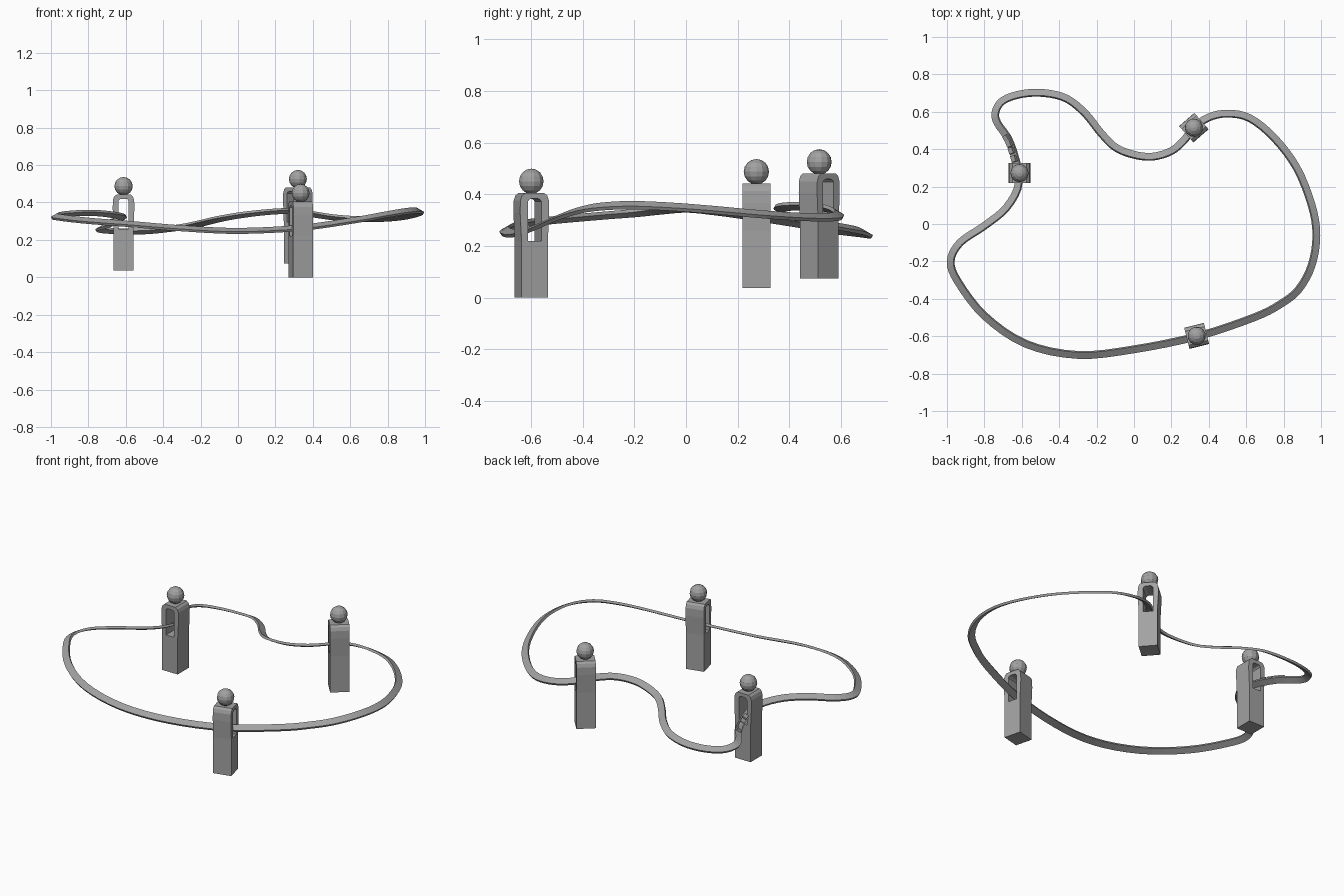
import bpy, bmesh, math
from mathutils import Vector, Matrix

if "Cube" in bpy.data.objects:
    bpy.data.objects.remove(bpy.data.objects["Cube"])

grey = bpy.data.materials.new("plain grey")
grey.diffuse_color = (0.36, 0.36, 0.36, 1)
grey.use_nodes = True
grey.node_tree.nodes["Principled BSDF"].inputs["Base Color"].default_value = grey.diffuse_color


def make_object(name, bm):
    bmesh.ops.recalc_face_normals(bm, faces=bm.faces)
    mesh = bpy.data.meshes.new(name)
    bm.to_mesh(mesh)
    bm.free()
    mesh.materials.append(grey)
    obj = bpy.data.objects.new(name, mesh)
    bpy.context.collection.objects.link(obj)
    return obj


# Closed rolling track: centre line points, clockwise from the front post
PATH = [
    (.34, -.60, .265), (0, -.67, .248), (-.30, -.70, .262), (-.58, -.64, .285),
    (-.80, -.49, .302), (-.94, -.31, .318), (-.98, -.20, .327), (-.93, -.10, .338),
    (-.80, -.01, .345), (-.68, .09, .336), (-.615, .23, .318), (-.66, .43, .288),
    (-.73, .54, .267), (-.74, .60, .258), (-.70, .66, .250), (-.60, .695, .245),
    (-.48, .70, .247), (-.36, .67, .260), (-.26, .59, .275), (-.18, .49, .293),
    (-.10, .41, .312), (0, .37, .330), (.10, .36, .343), (.20, .39, .352),
    (.27, .45, .354), (.32, .515, .350), (.40, .57, .337), (.50, .59, .322),
    (.62, .565, .312), (.75, .46, .312), (.87, .30, .322), (.95, .10, .340),
    (.975, -.06, .352), (.95, -.22, .358), (.88, -.35, .350), (.78, -.43, .333),
    (.64, -.50, .308)]
PTS = [Vector(p) for p in PATH]
N = len(PTS)
BANK = math.radians(30)


def track_frame(u):
    """Smooth position, tangent, sideways and upward axes at path parameter u."""
    i, t = int(u), u - int(u)
    a, b, c, d = (PTS[(i + k) % N] for k in (-1, 0, 1, 2))
    k1, k2, k3 = c - a, 2 * a - 5 * b + 4 * c - d, 3 * b - a - 3 * c + d
    pos = b + (k1 * t + k2 * t * t + k3 * t ** 3) / 2
    tan = (k1 + 2 * k2 * t + 3 * k3 * t * t).normalized()
    out = Vector((-tan.y, tan.x, 0)).normalized()
    side = out * math.cos(BANK) - Vector((0, 0, 1)) * math.sin(BANK)
    return pos, tan, side, side.cross(tan) * (-1 if side.cross(tan).z < 0 else 1)


bm = bmesh.new()
rings = []
for j in range(N * 4):
    pos, tan, side, up = track_frame(j / 4)
    rings.append([bm.verts.new(pos + side * s * .02 + up * h * .007)
                  for s, h in ((-1, -1), (1, -1), (1, 1), (-1, 1))])
for r, q in zip(rings, rings[1:] + rings[:1]):
    for k in range(4):
        m = (k + 1) % 4
        bm.faces.new((r[k], r[m], q[m], q[k]))
make_object("track", bm)

# Small train of carriages riding on the track
for n in range(4):
    pos, tan, side, up = track_frame(10.58 + n * .21)
    bm = bmesh.new()
    bmesh.ops.create_cube(bm, size=1)
    bmesh.ops.scale(bm, vec=(.026, .034, .022), verts=bm.verts)
    rot = Matrix((side, tan, up)).transposed()
    bmesh.ops.transform(bm, matrix=rot.to_4x4(), verts=bm.verts)
    bmesh.ops.translate(bm, vec=pos + up * .016, verts=bm.verts)
    make_object("carriage", bm)

# Slotted post: a block below and an arch above, as (outer, inner) pairs
HALF_ARCH = [((-.0525, .22), (-.027, .22)), ((-.058, .33), (-.027, .33)),
             ((-.057, .375), (-.027, .372)), ((-.050, .395), (-.021, .38)),
             ((-.038, .405), (-.012, .383))]
ARCH = HALF_ARCH + [((-o[0], o[1]), (-i[0], i[1])) for o, i in reversed(HALF_ARCH)]


def make_post(label, x, y, z, track_angle):
    bm = bmesh.new()
    def vert(p):
        return bm.verts.new((p[0], 0, p[1]))
    pairs = [(vert(o), vert(i)) for o, i in ARCH]
    for (o1, i1), (o2, i2) in zip(pairs, pairs[1:]):
        bm.faces.new((o1, o2, i2, i1))
    base = [vert((-.0525, 0)), vert((.0525, 0))]
    bm.faces.new(base + [pairs[-1][0], pairs[-1][1], pairs[0][1], pairs[0][0]])
    post = make_object(label + "_post", bm)
    post.location = (x, y, z)
    post.rotation_euler.z = math.radians(track_angle - 90)
    solid = post.modifiers.new("depth", "SOLIDIFY")
    solid.thickness = .108
    solid.offset = 0

    # Ball finial
    bm = bmesh.new()
    bmesh.ops.create_uvsphere(bm, u_segments=12, v_segments=8, radius=.049)
    ball = make_object(label + "_ball", bm)
    ball.location = (x, y, z + .45)
    ball.rotation_euler.z = post.rotation_euler.z


make_post("front", .335, -.598, 0, 14)
make_post("back", .32, .515, .075, 41)
make_post("left", -.612, .272, .037, 90)
